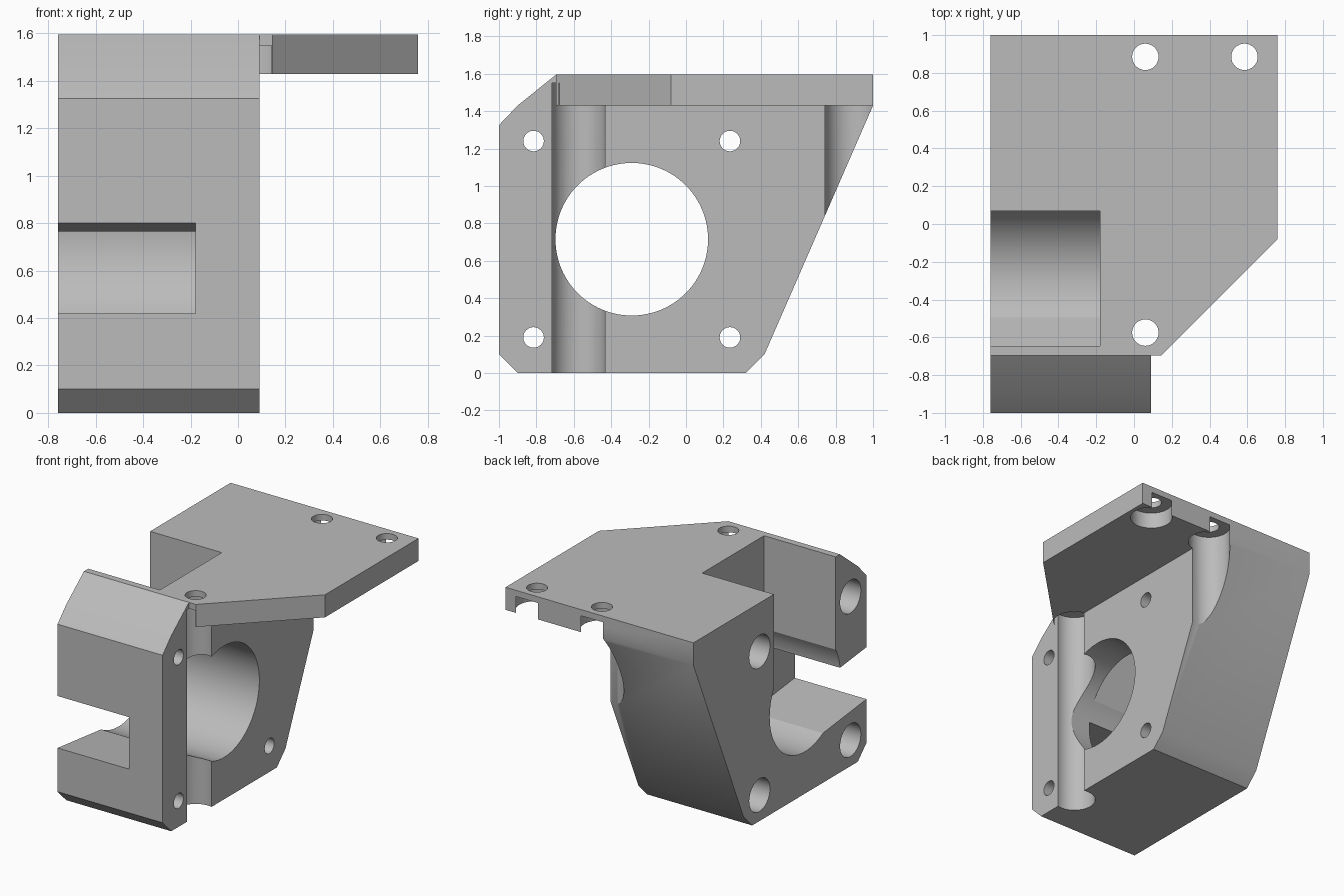
import bpy, bmesh
from math import radians
from mathutils import Matrix, Vector

if "Cube" in bpy.data.objects:
    bpy.data.objects.remove(bpy.data.objects["Cube"])

grey = bpy.data.materials.new("plain grey")
grey.use_nodes = True
grey.diffuse_color = (0.5, 0.5, 0.5, 1)
grey.node_tree.nodes["Principled BSDF"].inputs["Base Color"].default_value = (0.5, 0.5, 0.5, 1)

LEFT, RIGHT, POCKET = 0.09, -0.76, -0.18
PLATE_Z, TOP = 1.43, 1.595


def add_object(name, bm):
    bmesh.ops.recalc_face_normals(bm, faces=bm.faces)
    mesh = bpy.data.meshes.new(name)
    bm.to_mesh(mesh)
    bm.free()
    mesh.materials.append(grey)
    obj = bpy.data.objects.new(name, mesh)
    bpy.context.collection.objects.link(obj)
    return obj


def prism(name, points, axis, low, high):
    """Extrude a profile along x (points are y, z) or z (points are x, y)."""
    bm = bmesh.new()
    place = (lambda a, b: (low, a, b)) if axis == "x" else (lambda a, b: (a, b, low))
    face = bm.faces.new([bm.verts.new(place(a, b)) for a, b in points])
    moved = bmesh.ops.extrude_face_region(bm, geom=[face])["geom"]
    step = Vector((high - low, 0, 0)) if axis == "x" else Vector((0, 0, high - low))
    bmesh.ops.translate(bm, vec=step, verts=[v for v in moved if isinstance(v, bmesh.types.BMVert)])
    return add_object(name, bm)


def rod(name, a, b, radius, axis, low, high, sides=48):
    """Cylinder along x (centre y, z) or z (centre x, y)."""
    mid = (low + high) / 2
    if axis == "x":
        matrix = Matrix.Translation((mid, a, b)) @ Matrix.Rotation(radians(90), 4, "Y")
    else:
        matrix = Matrix.Translation((a, b, mid))
    bm = bmesh.new()
    bmesh.ops.create_cone(bm, cap_ends=True, segments=sides, radius1=radius,
                          radius2=radius, depth=high - low, matrix=matrix)
    return add_object(name, bm)


def combine(target, tool, operation):
    tool.hide_render = True
    mod = target.modifiers.new("combine", "BOOLEAN")
    mod.operation, mod.solver, mod.object = operation, "EXACT", tool
    bpy.context.view_layer.objects.active = target
    bpy.ops.object.modifier_apply(modifier=mod.name)
    bpy.data.objects.remove(tool)


# Main block with chamfered front and sloping back
bracket = prism("motor_bracket", [
    (-0.9, 0), (0.32, 0), (0.42, 0.1), (1, PLATE_Z), (1, TOP),
    (-0.695, TOP), (-0.9, PLATE_Z), (-1, 1.325), (-1, 0.1)], "x", RIGHT, LEFT)

# Top mounting plate overhanging to the left
plate = prism("mounting_plate", [
    (RIGHT, -0.695), (0.145, -0.695), (0.76, -0.08), (0.76, 1), (RIGHT, 1)],
    "z", PLATE_Z, TOP)
combine(bracket, plate, "UNION")

# Large round bore, top pocket and slanted front slot
cutters = [
    rod("bore", -0.29, 0.715, 0.408, "x", -1, 0.3, 96),
    prism("pocket", [(-0.645, 0.6), (0.07, 0.6), (0.07, 2), (-0.645, 2)], "x", -1, POCKET),
    prism("slot", [(-1.1, 0.431), (-0.4, 0.352), (-0.4, 0.732), (-1.1, 0.811)], "x", -1, POCKET),
]

# Side screw holes, counterbored from the right
for y in (-0.815, 0.235):
    for z in (0.19, 1.24):
        cutters.append(rod("screw_hole", y, z, 0.055, "x", -1, 0.3, 32))
        cutters.append(rod("screw_head", y, z, 0.12, "x", -1, -0.1))

# Plate screw holes with clearance channels below
for x, y in ((0.06, -0.575), (0.06, 0.885), (0.585, 0.885)):
    cutters.append(rod("plate_hole", x, y, 0.07, "z", 1.3, 2, 32))
    cutters.append(rod("clearance", x, y, 0.145, "z", -0.2, 1.55))

for cutter in cutters:
    combine(bracket, cutter, "DIFFERENCE")

# Smooth round walls, sharp edges elsewhere
bpy.ops.object.select_all(action="DESELECT")
bracket.select_set(True)
bpy.context.view_layer.objects.active = bracket
bpy.ops.object.shade_smooth_by_angle(angle=radians(25))
